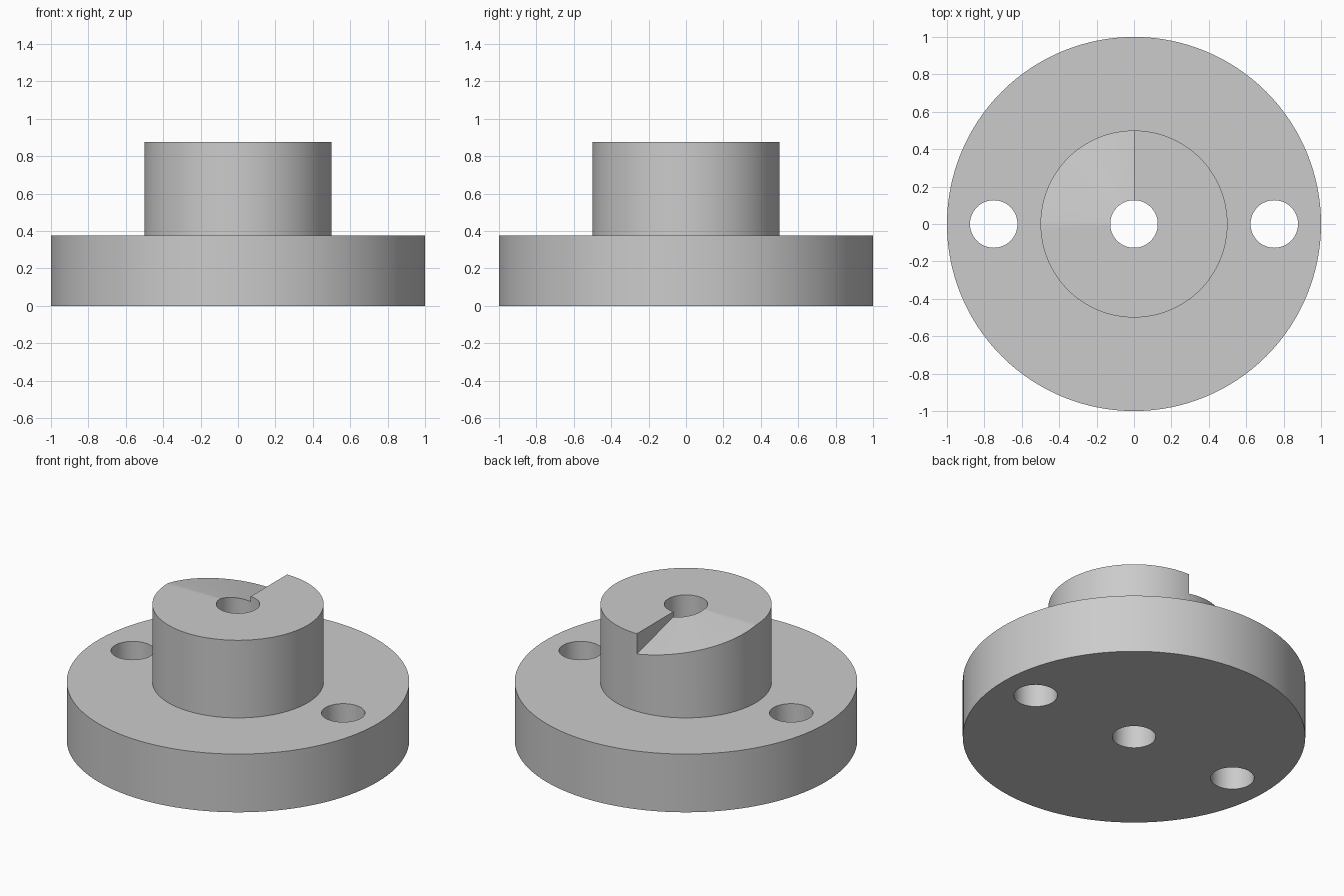
import bpy, bmesh
from math import sin, cos, pi

if "Cube" in bpy.data.objects:
    bpy.data.objects.remove(bpy.data.objects["Cube"], do_unlink=True)

SEGMENTS = 128
BORE, HUB_R, FLANGE_R = 0.127, 0.5, 1.0
FLANGE_Z, HUB_Z, STEP = 0.375, 0.875, 0.13

GREY = (0.6, 0.6, 0.6, 1)
metal = bpy.data.materials.new("plain grey")
metal.use_nodes = True
metal.diffuse_color = GREY
metal.node_tree.nodes["Principled BSDF"].inputs["Base Color"].default_value = GREY


def ring(name, r_out, z0, z1, step=0.0, bottom=True):
    """Bored disc swept from +y; the first quarter of its top ramps up by step."""
    bm = bmesh.new()
    columns = []
    for i in range(SEGMENTS + 1):
        a = pi / 2 + 2 * pi * i / SEGMENTS
        drop = step * max(0.0, 1 - 4 * i / SEGMENTS)
        profile = [(BORE, z0), (r_out, z0), (r_out, z1 - drop),
                   (BORE, z1 - drop * BORE / r_out)]
        columns.append([bm.verts.new((r * cos(a), r * sin(a), z)) for r, z in profile])
    for p, q in zip(columns, columns[1:]):
        for k in range(0 if bottom else 1, 4):
            j = (k + 1) % 4
            bm.faces.new((p[k], q[k], q[j], p[j]))
    if step:  # upright wall at the end of the ramp
        first, last = columns[0], columns[-1]
        bm.faces.new((first[2], last[2], last[3], first[3]))
    bmesh.ops.remove_doubles(bm, verts=bm.verts, dist=1e-5)
    bmesh.ops.recalc_face_normals(bm, faces=bm.faces)
    mesh = bpy.data.meshes.new(name)
    bm.to_mesh(mesh)
    bm.free()
    mesh.materials.append(metal)
    obj = bpy.data.objects.new(name, mesh)
    bpy.context.collection.objects.link(obj)
    return obj


def activate(obj):
    bpy.ops.object.select_all(action='DESELECT')
    obj.select_set(True)
    bpy.context.view_layer.objects.active = obj


# Flange disc and raised hub with its spiral ramp
flange = ring("flange", FLANGE_R, 0, FLANGE_Z)
hub = ring("hub", HUB_R, FLANGE_Z, HUB_Z, STEP, bottom=False)

# Two bolt holes through the flange
for side in (-1, 1):
    bpy.ops.mesh.primitive_cylinder_add(vertices=64, radius=BORE, depth=1,
                                        location=(side * 0.75, 0, 0.2))
    cutter = bpy.context.object
    cutter.name = "bolt_hole_cutter"
    cutter.hide_render = True
    cutter.data.materials.append(metal)
    cut = flange.modifiers.new("bolt_hole", 'BOOLEAN')
    cut.operation, cut.solver, cut.object = 'DIFFERENCE', 'EXACT', cutter
    activate(flange)
    bpy.ops.object.modifier_apply(modifier=cut.name)
    bpy.data.objects.remove(cutter, do_unlink=True)

# Smooth round walls, crisp rims
for part in (flange, hub):
    activate(part)
    bpy.ops.object.shade_smooth_by_angle(angle=pi / 6)
